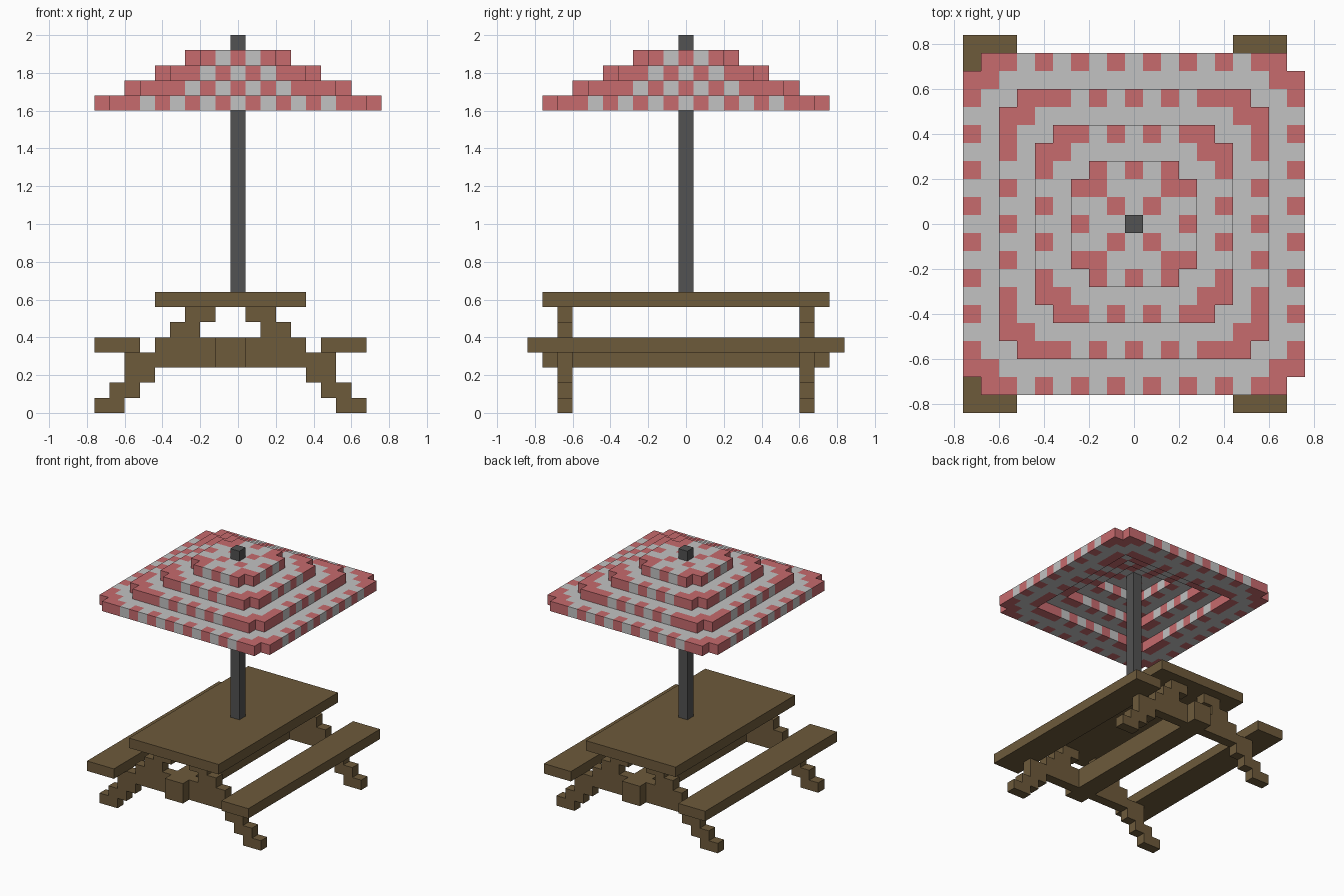
import bpy
import bmesh
from mathutils import Vector

U = 0.08  # size of one building block

if "Cube" in bpy.data.objects:
    bpy.data.objects.remove(bpy.data.objects["Cube"], do_unlink=True)


def material(name, rgb):
    mat = bpy.data.materials.new(name)
    mat.use_nodes = True
    mat.diffuse_color = (*rgb, 1)
    mat.node_tree.nodes["Principled BSDF"].inputs["Base Color"].default_value = (*rgb, 1)
    return mat


wood = material("brown wood", (0.155, 0.103, 0.044))
metal = material("dark grey metal", (0.085, 0.085, 0.085))
white = material("off white cloth", (0.54, 0.54, 0.54))
red = material("faded red cloth", (0.57, 0.145, 0.155))


def finish(name, bm, mats):
    mesh = bpy.data.meshes.new(name)
    bm.to_mesh(mesh)
    bm.free()
    for mat in mats:
        mesh.materials.append(mat)
    obj = bpy.data.objects.new(name, mesh)
    bpy.context.collection.objects.link(obj)
    return obj


def box(name, xs, ys, zs, mat):
    """Box covering inclusive block ranges on each axis."""
    lo = Vector((xs[0] - 0.5, ys[0] - 0.5, zs[0])) * U
    hi = Vector((xs[1] + 0.5, ys[1] + 0.5, zs[1] + 1)) * U
    bm = bmesh.new()
    bmesh.ops.create_cube(bm, size=1)
    for v in bm.verts:
        v.co = (lo + hi) / 2 + v.co * (hi - lo)
    return finish(name, bm, [mat])


def block_shell(name, cells, mats, colour=lambda i, j: 0):
    """Outer skin of a set of blocks, merged into large flat faces."""
    bm = bmesh.new()
    for cell in cells:
        centre = Vector((cell[0], cell[1], cell[2] + 0.5))
        for axis in range(3):
            for sign in (-1, 1):
                step = Vector((0, 0, 0))
                step[axis] = sign
                if tuple(int(c + s) for c, s in zip(cell, step)) in cells:
                    continue
                u = Vector((0, 0, 0))
                u[(axis + 1) % 3] = 0.5
                w = step.cross(u)
                corners = (-u - w, u - w, u + w, w - u)
                face = bm.faces.new([bm.verts.new((centre + step / 2 + c) * U) for c in corners])
                face.material_index = colour(cell[0], cell[1])
    bmesh.ops.remove_doubles(bm, verts=bm.verts, dist=U / 100)
    bmesh.ops.dissolve_limit(bm, angle_limit=0.01, verts=bm.verts, edges=bm.edges,
                             delimit={'MATERIAL'})
    return finish(name, bm, mats)


# Table top, benches and pole
box("table_top", (-5, 4), (-9, 9), (7, 7), wood)
box("right_bench", (-9, -7), (-10, 10), (4, 4), wood)
box("left_bench", (6, 8), (-10, 10), (4, 4), wood)
box("parasol_pole", (0, 0), (0, 0), (8, 24), metal)

# Stepped trestles at both ends, joined by a long centre beam
frame = set()
leg_steps = {0: -9, 1: -8, 2: -7, 5: -4, 6: -3}
brace_starts = {3: -7, 4: -5}
for y in (-8, 8):
    for z, start in leg_steps.items():
        for x in (start, start + 1):
            frame |= {(x, y, z), (-1 - x, y, z)}
    for z, start in brace_starts.items():
        frame |= {(x, y, z) for x in range(start, -start)}
frame |= {(x, y, z) for x in (-1, 0) for y in range(-9, 10) for z in brace_starts}
block_shell("trestle_frame", frame, [wood])


# Parasol canopy: stacked overlapping rings with clipped corners, closed at the top
def canopy_colour(i, j):
    a, b = max(abs(i), abs(j)), min(abs(i), abs(j))
    if a % 2 == 0:
        return int(a == b and a > 0)
    spot = (a // 2 + b) % 2 == 1 and (b < a or a == 1)
    corner = (b == a - 1 and a > 1) or (a, b) == (7, 5)
    return int(spot or corner)


canopy = set()
for layer, outer in enumerate((9, 7, 5, 3)):
    inner = 0 if outer == 3 else outer - 2
    for x in range(-outer, outer + 1):
        for y in range(-outer, outer + 1):
            ring = max(abs(x), abs(y))
            if ring >= inner and not abs(x) == abs(y) == outer:
                canopy.add((x, y, 20 + layer))
block_shell("parasol_canopy", canopy, [white, red], canopy_colour)
